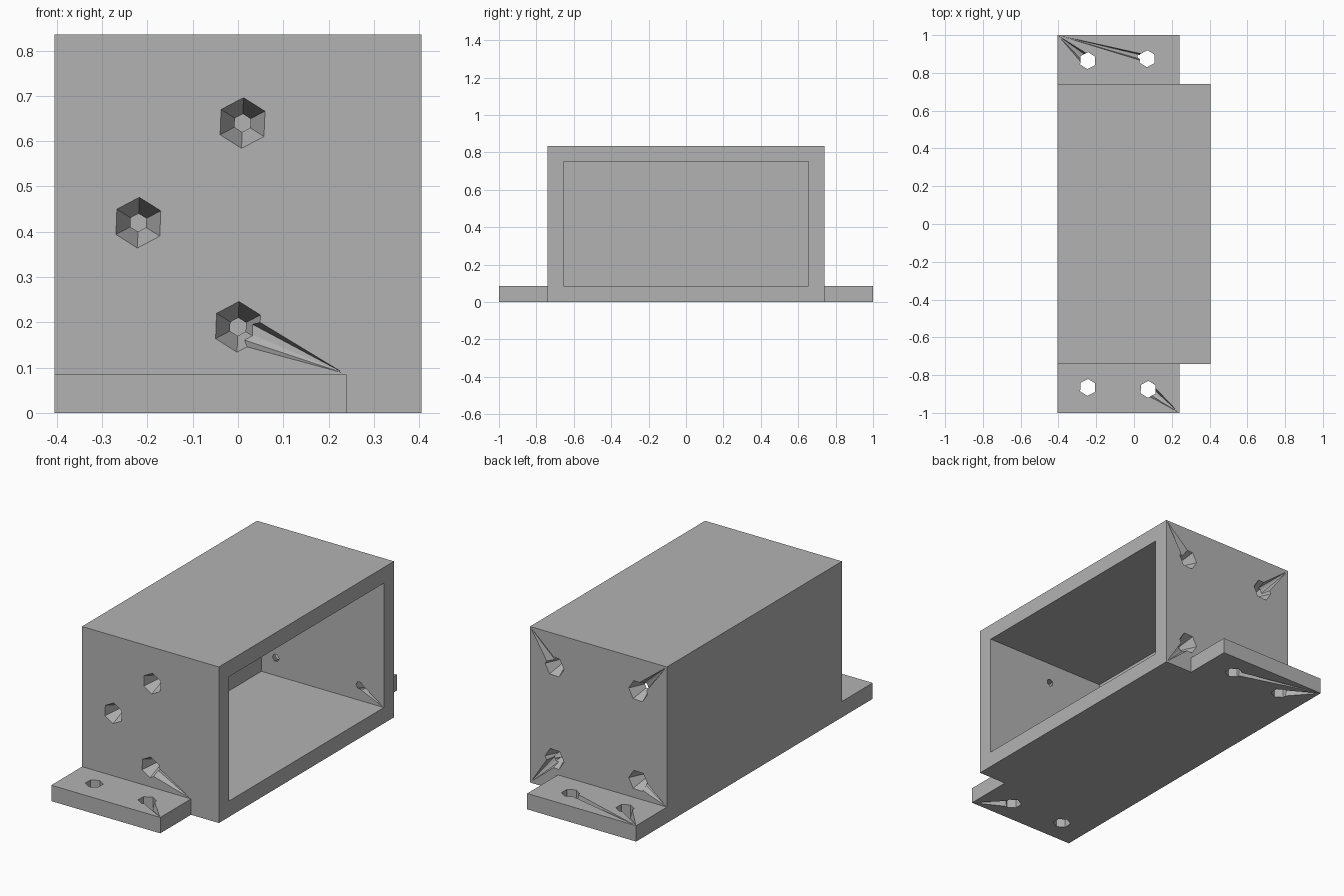
import bpy, bmesh, math
from mathutils import Vector

if "Cube" in bpy.data.objects:
    bpy.data.objects.remove(bpy.data.objects["Cube"], do_unlink=True)

grey = bpy.data.materials.new("plain grey")
grey.use_nodes = True
grey.diffuse_color = (0.45, 0.45, 0.45, 1)
grey.node_tree.nodes["Principled BSDF"].inputs["Base Color"].default_value = grey.diffuse_color


def hull(name, points):
    """Closed convex solid around a set of points."""
    bm = bmesh.new()
    for p in points:
        bm.verts.new(p)
    bmesh.ops.convex_hull(bm, input=bm.verts[:])
    bmesh.ops.dissolve_limit(bm, angle_limit=0.001, verts=bm.verts[:], edges=bm.edges[:])
    bmesh.ops.recalc_face_normals(bm, faces=bm.faces[:])
    mesh = bpy.data.meshes.new(name)
    bm.to_mesh(mesh)
    bm.free()
    mesh.materials.append(grey)
    obj = bpy.data.objects.new(name, mesh)
    bpy.context.collection.objects.link(obj)
    return obj


def block(name, lo, hi):
    return hull(name, [(x, y, z) for x in (lo[0], hi[0])
                       for y in (lo[1], hi[1]) for z in (lo[2], hi[2])])


def combine(target, tool, operation):
    """Apply one boolean and discard the tool."""
    mod = target.modifiers.new("boolean", "BOOLEAN")
    mod.operation, mod.solver, mod.object = operation, "EXACT", tool
    tool.hide_render = True
    bpy.context.view_layer.objects.active = target
    bpy.ops.object.modifier_apply(modifier=mod.name)
    bpy.data.objects.remove(tool, do_unlink=True)


def ring(centre, inward, radius, depth, sides=6, turn=0.3):
    """Polygon around a hole axis, at a depth below the surface."""
    n = Vector(inward)
    u = n.orthogonal().normalized()
    v = n.cross(u)
    c = Vector(centre) + n * depth
    return [c + radius * (math.cos(a) * u + math.sin(a) * v)
            for a in (turn + math.tau * i / sides for i in range(sides))]


def drill(centre, inward, r_out, r_in):
    """Hole through a wall, tapering when the radii differ."""
    slope = (r_out - r_in) / WALL
    tool = hull("hole_cutter", ring(centre, inward, r_out + slope * 0.01, -0.01)
                + ring(centre, inward, r_in - slope * 0.01, WALL + 0.01))
    combine(body, tool, "DIFFERENCE")


def gully(centre, inward, corner, radius):
    """Sharp groove running from a hole to a corner."""
    tip = Vector(centre).lerp(Vector(corner), 0.98) - Vector(inward) * 0.001
    tool = hull("gully_cutter", ring(centre, inward, radius, -0.005)
                + ring(centre, inward, radius * 0.6, WALL * 0.55) + [tip])
    combine(body, tool, "DIFFERENCE")


# Main dimensions
WALL, SIDE, FOOT, END, LENGTH, TOP = 0.085, 0.405, 0.24, 0.74, 1.0, 0.835

# Box on a longer, narrower base plate, hollowed from one side
body = block("open_box_housing", (-SIDE, -END, 0), (SIDE, END, TOP))
combine(body, block("base_plate", (-SIDE, -LENGTH, 0), (FOOT, LENGTH, WALL)), "UNION")
combine(body, block("cavity", (-SIDE + WALL, -END + WALL, WALL),
                    (SIDE + 0.1, END - WALL, TOP - WALL)), "DIFFERENCE")

FRONT_IN, BACK_IN, DOWN, UP = (0, 1, 0), (0, -1, 0), (0, 0, -1), (0, 0, 1)

# Tapered holes in the front wall
for x, z in ((0.01, 0.64), (-0.22, 0.42), (0.0, 0.19)):
    drill((x, -END, z), FRONT_IN, 0.056, 0.02)
gully((0.0, -END, 0.19), FRONT_IN, (FOOT, -END, WALL), 0.04)

# Four tapered holes in the back wall, each grooved to its corner
for x, z, cx, cz in ((0.26, 0.66, SIDE, TOP), (-0.235, 0.66, -SIDE, TOP),
                     (0.26, 0.165, SIDE, 0), (-0.235, 0.18, -SIDE, WALL)):
    drill((x, END, z), BACK_IN, 0.056, 0.02)
    gully((x, END, z), BACK_IN, (cx, END, cz), 0.035)
gully((0.26, END - WALL, 0.165), FRONT_IN, (SIDE, END - WALL, WALL), 0.018)

# Straight mounting holes in the feet, grooved above and below
for x, y, corner in ((-0.245, -0.865, None), (0.075, -0.875, (FOOT, -LENGTH)),
                     (-0.245, 0.865, (-SIDE, LENGTH)), (0.07, 0.875, (-SIDE, LENGTH))):
    drill((x, y, WALL), DOWN, 0.045, 0.045)
    if corner:
        width = 0.035 if abs(corner[0] - x) < 0.3 else 0.02
        gully((x, y, WALL), DOWN, (*corner, WALL), width)
        gully((x, y, 0), UP, (*corner, 0), width)
